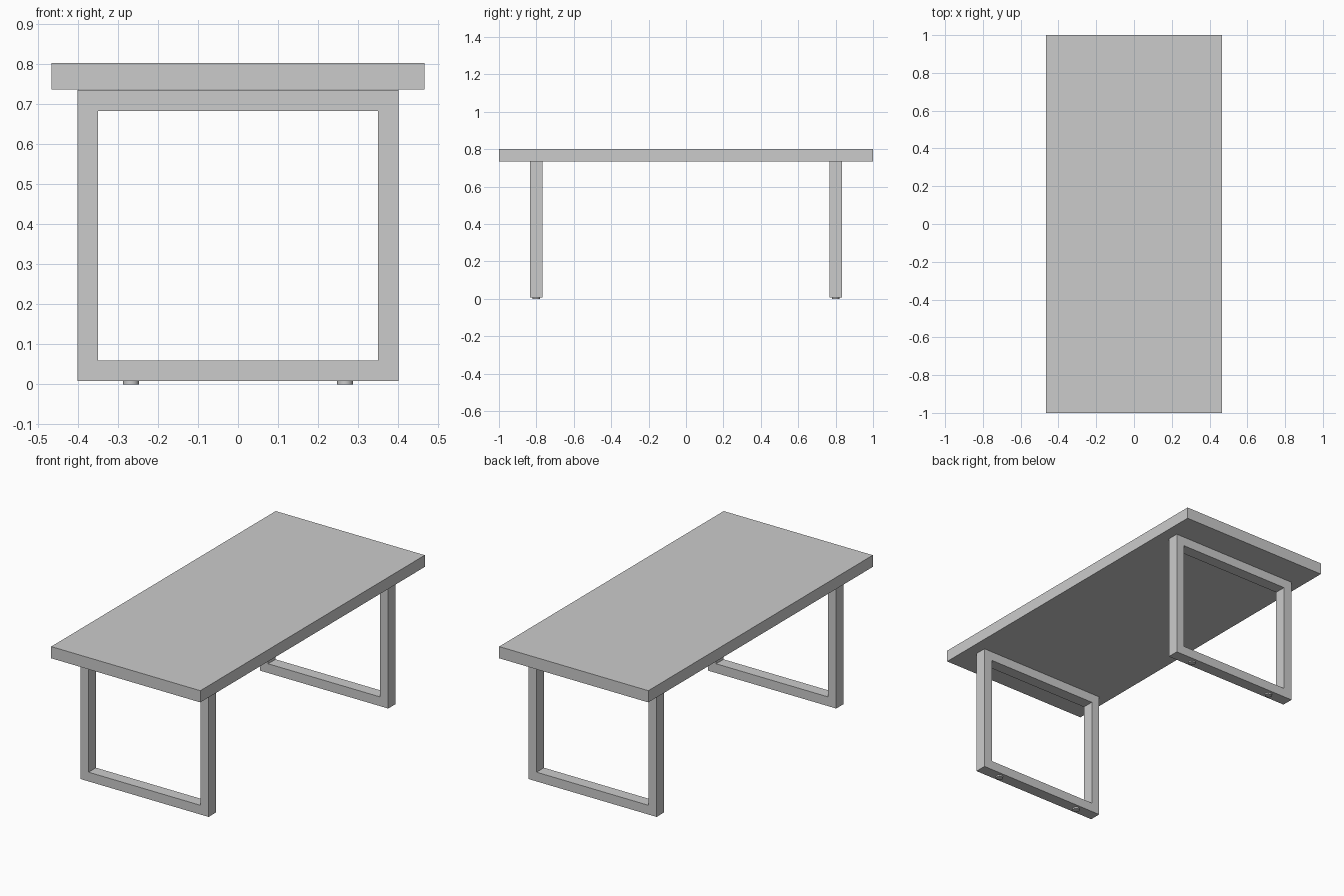
import bpy, bmesh

if "Cube" in bpy.data.objects:
    bpy.data.objects.remove(bpy.data.objects["Cube"])


def new_object(name, bm):
    bmesh.ops.recalc_face_normals(bm, faces=bm.faces)
    mesh = bpy.data.meshes.new(name)
    bm.to_mesh(mesh)
    bm.free()
    obj = bpy.data.objects.new(name, mesh)
    bpy.context.collection.objects.link(obj)
    return obj


def box(name, lo, hi):
    bm = bmesh.new()
    bmesh.ops.create_cube(bm, size=1)
    for v in bm.verts:
        v.co = [(a + b) / 2 + c * (b - a) for a, b, c in zip(lo, hi, v.co)]
    return new_object(name, bm)


def rect_frame(name, y, depth, outer, inner):
    """Closed rectangular loop in the xz plane, extruded along y."""
    bm = bmesh.new()

    def loop(half_w, z0, z1):
        pts = [(-half_w, z0), (half_w, z0), (half_w, z1), (-half_w, z1)]
        return [bm.verts.new((x, y - depth / 2, z)) for x, z in pts]

    a, b = loop(*outer), loop(*inner)
    faces = [bm.faces.new((a[i], a[(i + 1) % 4], b[(i + 1) % 4], b[i])) for i in range(4)]
    ext = bmesh.ops.extrude_face_region(bm, geom=faces, use_keep_orig=True)
    verts = [g for g in ext["geom"] if isinstance(g, bmesh.types.BMVert)]
    bmesh.ops.translate(bm, verts=verts, vec=(0, depth, 0))
    return new_object(name, bm)


# Table top
box("table_top", (-0.465, -1, 0.735), (0.465, 1, 0.801))

for side, y in (("front", -0.8), ("back", 0.8)):
    # Square-loop leg frame
    rect_frame(f"{side}_leg_frame", y, 0.066, (0.4, 0.008, 0.734), (0.349, 0.06, 0.682))
    # Floor glides
    for hand, x in (("left", -0.267), ("right", 0.267)):
        bpy.ops.mesh.primitive_cylinder_add(vertices=24, radius=0.0195, depth=0.008,
                                            location=(x, y, 0.004))
        bpy.context.object.name = f"{side}_{hand}_glide"
        bpy.ops.object.shade_smooth_by_angle()
